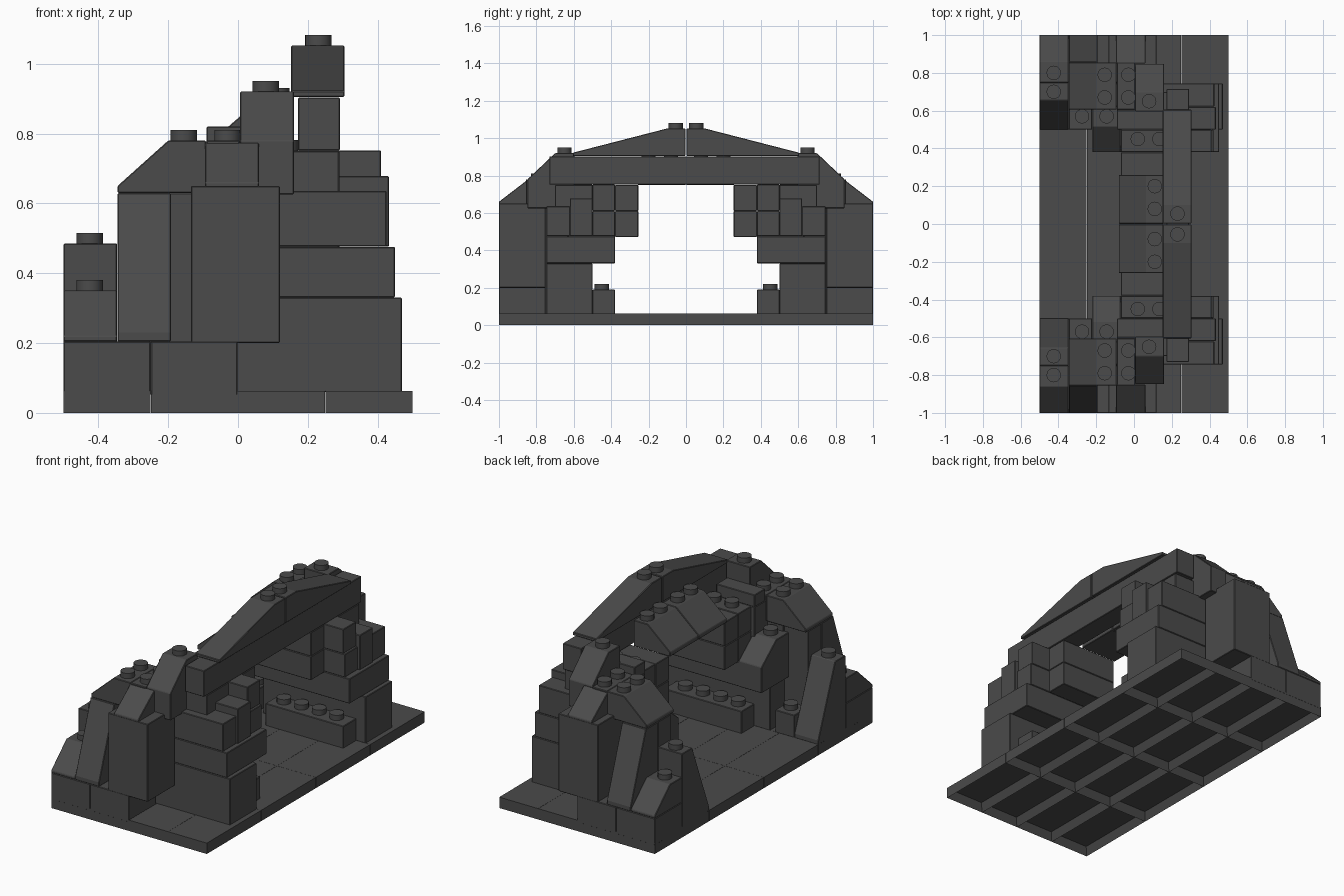
import bpy, bmesh
from mathutils import Matrix

mat = bpy.data.materials.new("dark_grey")
mat.diffuse_color = (0.07, 0.07, 0.07, 1)


def finish(bm, name, bevel=0.003):
    bmesh.ops.recalc_face_normals(bm, faces=bm.faces)
    me = bpy.data.meshes.new(name)
    bm.to_mesh(me)
    bm.free()
    ob = bpy.data.objects.new(name, me)
    bpy.context.collection.objects.link(ob)
    me.materials.append(mat)
    if bevel:
        m = ob.modifiers.new("edge", 'BEVEL')
        m.width, m.segments = bevel, 1
    return ob


def prism(name, pts, lo, hi, axis='x', s=1):
    """Extrude a profile: (y, z) along x, or (x, z) along y. s=-1 mirrors in y."""
    bm = bmesh.new()
    rings = []
    for d in (lo, hi):
        rings.append([bm.verts.new((d, a * s, z) if axis == 'x' else (a, d * s, z))
                      for a, z in pts])
    bm.faces.new(rings[0])
    bm.faces.new(rings[1])
    n = len(pts)
    for i in range(n):
        j = (i + 1) % n
        bm.faces.new((rings[0][i], rings[0][j], rings[1][j], rings[1][i]))
    return finish(bm, name)


def box(name, x0, x1, y0, y1, z0, z1, s=1):
    return prism(name, [(y0, z0), (y1, z0), (y1, z1), (y0, z1)], x0, x1, 'x', s)


def stud(x, y, z):
    bm = bmesh.new()
    bmesh.ops.create_cone(bm, cap_ends=True, segments=20, radius1=0.038, radius2=0.038,
                          depth=0.04, matrix=Matrix.Translation((x, y, z + 0.01)))
    ob = finish(bm, "stud", 0)
    bpy.context.view_layer.objects.active = ob
    ob.select_set(True)
    bpy.ops.object.shade_smooth_by_angle()
    ob.select_set(False)


# base tiles, each hollow underneath
for i in range(4):
    for j in range(4):
        x, y = -0.5 + 0.25 * i, -1 + 0.5 * j
        bm = bmesh.new()
        bmesh.ops.create_cube(bm, size=1, matrix=Matrix.Translation((x + 0.125, y + 0.25, 0.0315))
                              @ Matrix.Diagonal((0.249, 0.499, 0.063, 1)))
        bottom = [f for f in bm.faces if f.calc_center_median().z < 0.001]
        bmesh.ops.inset_region(bm, faces=bottom, thickness=0.03)
        for v in bottom[0].verts:
            v.co.z = 0.045
        finish(bm, "base_tile", 0)

# everything on each side of the tunnel, written for +y and mirrored
for s in (1, -1):
    # end foundation
    for x in (-0.5, -0.25):
        box("foundation_brick", x, x + 0.249, 0.75, 1, 0.05, 0.205, s)
    # low rear slope and tall rear slope
    prism("low_corner_slope", [(1, 0.205), (1, 0.22), (0.86, 0.35), (0.75, 0.35), (0.75, 0.205)],
          -0.5, -0.346, 'x', s)
    prism("tall_inner_slope", [(0.75, 0.06), (0.75, 0.485), (0.655, 0.485), (0.5, 0.085), (0.5, 0.06)],
          -0.5, -0.346, 'x', s)
    # steep outer slope and its backing wall
    prism("steep_outer_slope", [(1, 0.205), (1, 0.23), (0.86, 0.63), (0.75, 0.63), (0.75, 0.205)],
          -0.345, -0.192, 'x', s)
    box("rear_wall", -0.345, -0.09, 0.63, 0.75, 0.06, 0.63, s)
    box("rear_step", -0.345, -0.222, 0.5, 0.63, 0.06, 0.19, s)
    # roof of the outer shoulder
    prism("shoulder_roof", [(-0.345, 0.63), (-0.345, 0.65), (-0.2, 0.78), (-0.092, 0.78), (-0.092, 0.63)],
          0.605, 0.855, 'y', s)
    box("shoulder_plate", -0.091, 0.005, 0.605, 0.855, 0.63, 0.78, s)
    # outer column with sloped cap
    box("outer_column", -0.135, 0.12, 0.75, 1, 0.2, 0.65, s)
    prism("column_cap", [(1, 0.645), (1, 0.66), (0.85, 0.775), (0.85, 0.645)], -0.095, 0.06, 'x', s)
    # high slope brick by the arch
    prism("high_slope", [(0.847, 0.625), (0.847, 0.78), (0.7, 0.92), (0.595, 0.92), (0.595, 0.625)],
          0.006, 0.16, 'x', s)
    # stepped portal wall
    box("wall_course_1", -0.19, 0.47, 0.5, 0.745, 0.06, 0.33, s)
    box("wall_course_2", -0.19, 0.45, 0.38, 0.745, 0.331, 0.475, s)
    box("wall_course_3_outer", -0.19, 0.425, 0.621, 0.745, 0.476, 0.636, s)
    box("wall_course_3_mid", -0.09, 0.433, 0.5, 0.62, 0.476, 0.678, s)
    box("wall_course_3_inner", -0.07, 0.42, 0.38, 0.499, 0.476, 0.61, s)
    box("wall_course_4_inner", -0.07, 0.41, 0.38, 0.499, 0.611, 0.752, s)
    box("arch_corbel_lower", -0.07, 0.29, 0.255, 0.379, 0.472, 0.61, s)
    box("arch_corbel_upper", -0.07, 0.29, 0.255, 0.379, 0.611, 0.75, s)
    box("wall_top_fill", -0.09, 0.29, 0.5, 0.7, 0.63, 0.75, s)
    box("wall_top_tile", -0.09, 0.155, 0.5, 0.6, 0.75, 0.82, s)
    # small inner slope at the rear of the wall
    prism("inner_slope", [(0.63, 0.33), (0.38, 0.33), (0.38, 0.48), (0.515, 0.59), (0.63, 0.59)],
          -0.22, -0.072, 'x', s)
    # low studded bar along the tunnel
    box("tunnel_bar", -0.09, 0.41, 0.38, 0.5, 0.06, 0.19, s)
    # arch crown slope
    prism("crown_slope", [(0.003, 0.905), (0.003, 1.052), (0.1, 1.052), (0.605, 0.922), (0.605, 0.905)],
          0.152, 0.305, 'x', s)
    # tunnel roof slope
    prism("tunnel_roof", [(-0.08, 0.75), (-0.08, 0.775), (0.065, 0.9), (0.155, 0.9), (0.155, 0.75)],
          0.001, 0.26, 'y', s)
    # studs
    for x, y, z in [(-0.425, 0.8, 0.35), (-0.425, 0.7, 0.485), (-0.275, 0.57, 0.19),
                    (-0.145, 0.57, 0.59), (-0.155, 0.67, 0.78), (-0.155, 0.79, 0.78),
                    (-0.03, 0.67, 0.78), (-0.03, 0.79, 0.78), (0.08, 0.65, 0.92),
                    (0.02, 0.45, 0.752), (0.135, 0.45, 0.752), (0.11, 0.08, 0.9),
                    (0.11, 0.2, 0.9), (0.23, 0.055, 1.052)]:
        stud(x, y * s, z)
    for i in range(4):
        stud(-0.02 + 0.113 * i, 0.45 * s, 0.19)

# long arch beam across the opening
box("arch_beam", 0.172, 0.292, -0.73, 0.715, 0.752, 0.903)
